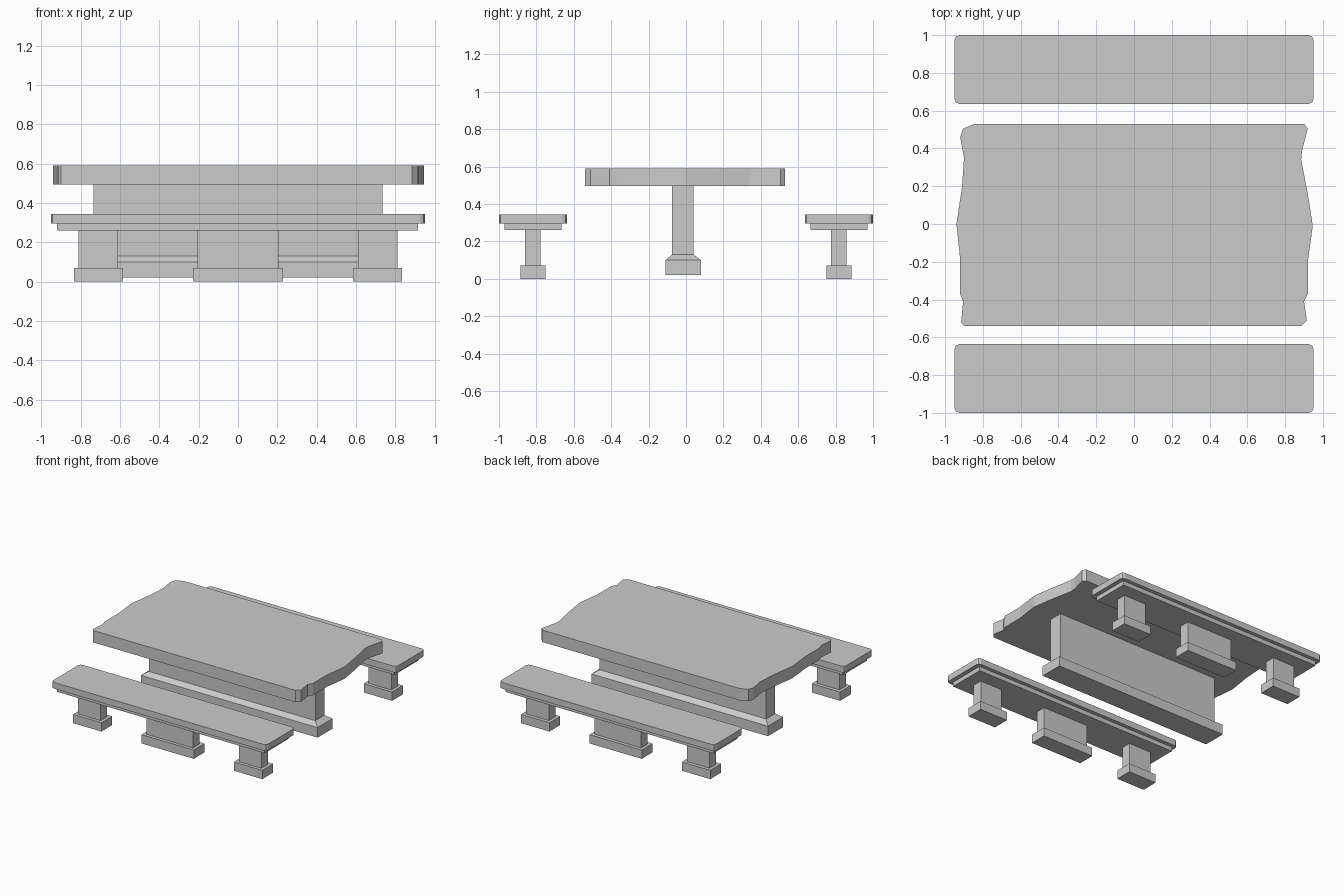
import bpy, bmesh

cube = bpy.data.objects.get("Cube")
if cube:
    bpy.data.objects.remove(cube, do_unlink=True)

# Single plain grey material
GREY = (0.6, 0.6, 0.6, 1)
stone = bpy.data.materials.new("grey stone")
stone.use_nodes = True
stone.diffuse_color = GREY
stone.node_tree.nodes["Principled BSDF"].inputs["Base Color"].default_value = GREY


def finish(name, bm):
    bmesh.ops.recalc_face_normals(bm, faces=bm.faces)
    mesh = bpy.data.meshes.new(name)
    bm.to_mesh(mesh)
    bm.free()
    mesh.materials.append(stone)
    obj = bpy.data.objects.new(name, mesh)
    bpy.context.collection.objects.link(obj)
    return obj


def slab(name, outline, z0, z1):
    """Extrude a flat outline upwards."""
    bm = bmesh.new()
    face = bm.faces.new([bm.verts.new((x, y, z0)) for x, y in outline])
    ext = bmesh.ops.extrude_face_region(bm, geom=[face])["geom"]
    moved = [v for v in ext if isinstance(v, bmesh.types.BMVert)]
    bmesh.ops.translate(bm, verts=moved, vec=(0, 0, z1 - z0))
    return finish(name, bm)


def box(name, x0, x1, y0, y1, z0, z1, corner=0):
    c = corner
    if not c:
        outline = [(x0, y0), (x1, y0), (x1, y1), (x0, y1)]
    else:
        # corners rounded with two short facets
        k = c * 0.3
        outline = [(x0 + c, y0), (x1 - c, y0), (x1 - k, y0 + k),
                   (x1, y0 + c), (x1, y1 - c), (x1 - k, y1 - k),
                   (x1 - c, y1), (x0 + c, y1), (x0 + k, y1 - k),
                   (x0, y1 - c), (x0, y0 + c), (x0 + k, y0 + k)]
    return slab(name, outline, z0, z1)


# Table top with wavy natural ends
right_end = [(0.885, -0.54), (0.915, -0.51), (0.90, -0.41), (0.92, -0.37),
             (0.92, -0.20), (0.945, -0.02), (0.945, 0), (0.92, 0.16),
             (0.885, 0.34), (0.89, 0.39), (0.92, 0.505), (0.90, 0.53)]
left_end = [(-0.845, 0.53), (-0.905, 0.505), (-0.92, 0.46), (-0.90, 0.35),
            (-0.91, 0.2), (-0.94, 0), (-0.92, -0.19), (-0.92, -0.37),
            (-0.905, -0.41), (-0.915, -0.52), (-0.9, -0.54)]
slab("table_top", right_end + left_end, 0.495, 0.59)

# Table pedestal and its base with a sloped shoulder
box("table_pedestal", -0.735, 0.735, -0.075, 0.04, 0.13, 0.495)
base = box("table_base", -0.78, 0.78, -0.11, 0.08, 0.02, 0.10)
bm = bmesh.new()
bm.from_mesh(base.data)
top = max(bm.faces, key=lambda f: f.calc_center_median().z)
ext = bmesh.ops.extrude_face_region(bm, geom=[top])["geom"]
bmesh.ops.delete(bm, geom=[top], context='FACES_ONLY')
for v in [g for g in ext if isinstance(g, bmesh.types.BMVert)]:
    v.co = (0.735 if v.co.x > 0 else -0.735,
            0.04 if v.co.y > 0 else -0.075, 0.13)
bmesh.ops.recalc_face_normals(bm, faces=bm.faces)
bm.to_mesh(base.data)
bm.free()

# Two benches, each with a seat, an apron and three footed legs
for side, cy in (("front", -0.818), ("back", 0.818)):
    box(side + "_bench_seat", -0.95, 0.95,
        cy - 0.182, cy + 0.182, 0.295, 0.345, 0.025)
    box(side + "_bench_apron", -0.92, 0.915,
        cy - 0.152, cy + 0.152, 0.26, 0.295)
    for place, cx, half in (("right", -0.71, 0.1), ("middle", 0, 0.205),
                            ("left", 0.71, 0.1)):
        name = f"{side}_bench_{place}"
        box(name + "_leg", cx - half, cx + half,
            cy - 0.042, cy + 0.04, 0.07, 0.26)
        box(name + "_foot", cx - half - 0.025, cx + half + 0.025,
            cy - 0.068, cy + 0.068, 0, 0.07)
